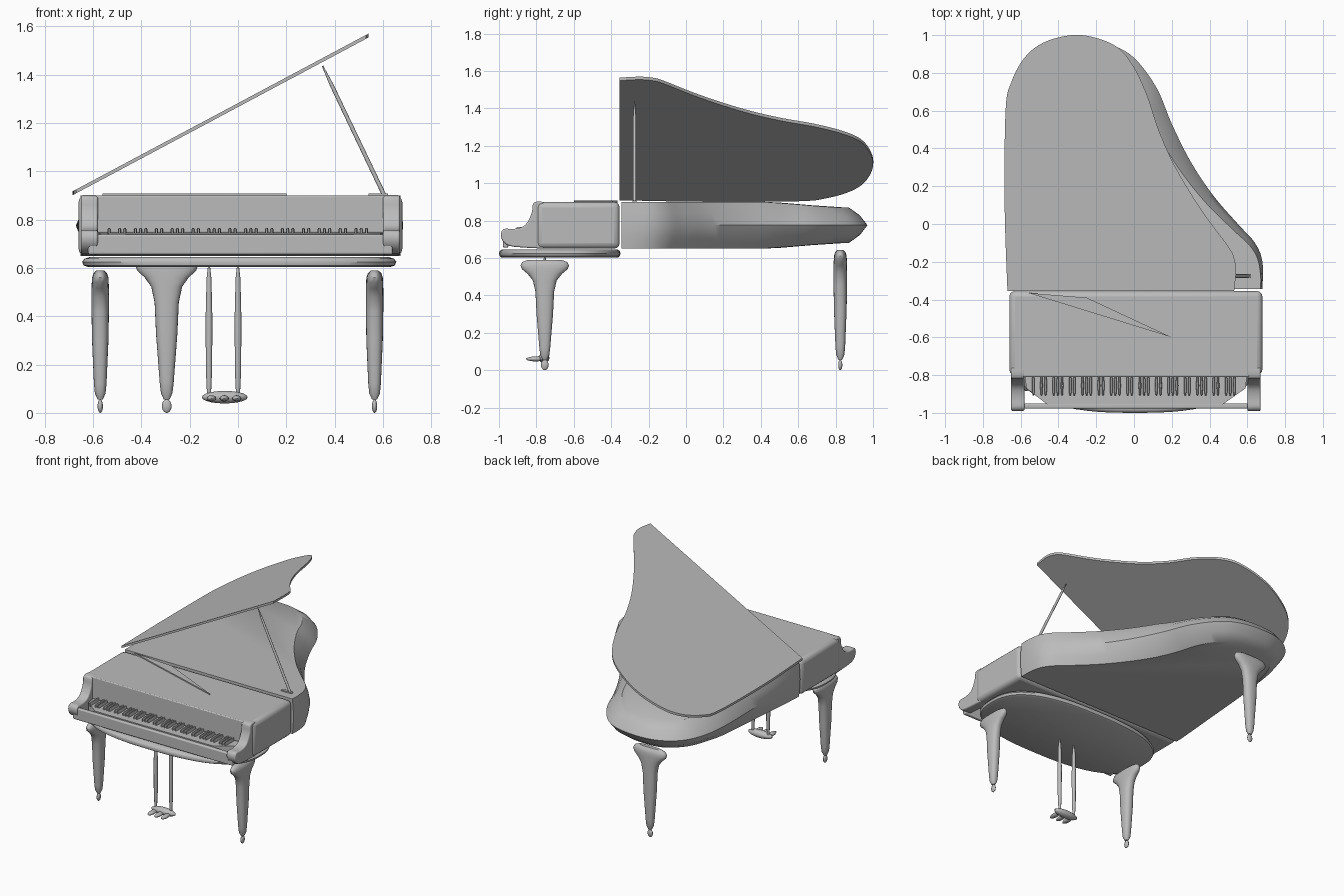
import bpy, bmesh
from math import sin, cos, pi, radians, copysign
from mathutils import Vector

cube = bpy.data.objects.get("Cube")
if cube:
    bpy.data.objects.remove(cube, do_unlink=True)

grey = bpy.data.materials.new("plain grey")
grey.use_nodes = True
GREY = (0.5, 0.5, 0.5, 1)
grey.diffuse_color = GREY
grey.node_tree.nodes["Principled BSDF"].inputs["Base Color"].default_value = GREY


def finish(name, bm, bevel=0, angle=40):
    """Turn a bmesh into a smooth-shaded grey object."""
    bmesh.ops.recalc_face_normals(bm, faces=bm.faces)
    mesh = bpy.data.meshes.new(name)
    bm.to_mesh(mesh)
    bm.free()
    mesh.materials.append(grey)
    ob = bpy.data.objects.new(name, mesh)
    bpy.context.collection.objects.link(ob)
    if bevel:
        mod = ob.modifiers.new("soft edges", 'BEVEL')
        mod.width, mod.segments = bevel, 3
    bpy.ops.object.select_all(action='DESELECT')
    ob.select_set(True)
    bpy.context.view_layer.objects.active = ob
    bpy.ops.object.shade_smooth_by_angle(angle=radians(angle))
    return ob


def loft(name, rings, **kw):
    """Skin closed rings of points and cap both ends."""
    bm = bmesh.new()
    loops = [[bm.verts.new(p) for p in ring] for ring in rings]
    n = len(loops[0])
    for a, b in zip(loops, loops[1:]):
        for i in range(n):
            j = (i + 1) % n
            bm.faces.new((a[i], a[j], b[j], b[i]))
    bm.faces.new(loops[0][::-1])
    bm.faces.new(loops[-1])
    return finish(name, bm, **kw)


def slab(name, outline, z0, z1, **kw):
    return loft(name, [[(x, y, z) for x, y in outline] for z in (z0, z1)], **kw)


def box(name, x0, x1, y0, y1, z0, z1, **kw):
    return slab(name, [(x0, y0), (x1, y0), (x1, y1), (x0, y1)], z0, z1, **kw)


def oval(cx, cy, z, rx, ry, power=2, n=24):
    ring = []
    for i in range(n):
        c, s = cos(2 * pi * i / n), sin(2 * pi * i / n)
        ring.append((cx + rx * copysign(abs(c) ** (2 / power), c),
                     cy + ry * copysign(abs(s) ** (2 / power), s), z))
    return ring


def ball(name, centre, size):
    bm = bmesh.new()
    bmesh.ops.create_uvsphere(bm, u_segments=16, v_segments=10, radius=1)
    for v in bm.verts:
        v.co = Vector(centre) + Vector(v.co[k] * size[k] for k in range(3))
    return finish(name, bm)


def smooth_path(pts, steps=5):
    """Catmull-Rom curve through an open list of points."""
    p = [Vector(q) for q in pts]
    p = [p[0]] + p + [p[-1]]
    out = []
    for a, b, c, d in zip(p, p[1:], p[2:], p[3:]):
        for k in range(steps):
            t = k / steps
            out.append(0.5 * (2 * b + (c - a) * t + (2 * a - 5 * b + 4 * c - d) * t ** 2
                              + (3 * b - a - 3 * c + d) * t ** 3))
    return out + [p[-1]]


# Curved case with a ridge round its middle, tapering towards the tail
case = smooth_path([(-.66, -.345), (-.665, 0), (-.67, .5), (-.64, .72), (-.57, .86), (-.45, .945),
                    (-.3, .97), (-.13, .95), (0, .88), (.12, .72), (.2, .53), (.3, .33),
                    (.42, .15), (.55, 0), (.64, -.1), (.68, -.2), (.68, -.345)])


def case_ring(inset, level):
    ring = []
    for i, p in enumerate(case):
        d = (case[min(i + 1, len(case) - 1)] - case[max(i - 1, 0)]).normalized()
        back = min(1, max(0, (p.y + .3) / .9))
        q = p + Vector((d.y, -d.x)) * inset * (.01 + .09 * back)
        height = .125 - .03 * min(1, max(0, (p.y - .45) / .4))
        ring.append((q.x, max(q.y, -.345), .775 + level * height))
    return ring


loft("case", [case_ring(i, l) for i, l in
              ((1, -1), (.4, -.55), (0, 0), (.4, .55), (1, 1))], angle=35)

# Front block, fallboard and fold on its top
box("front_block", -.66, .68, -.8, -.355, .65, .9, bevel=.03)
box("fallboard", -.59, .61, -.81, -.76, .745, .9, bevel=.006)
slab("music_shelf", [(-.56, -.365), (.2, -.6), (-.25, -.39)], .895, .908)

# Scrolled cheeks beside the keys
scroll = smooth_path([(-.76, .9), (-.815, .895), (-.825, .84), (-.86, .775), (-.92, .755),
                      (-.975, .755), (-.99, .72), (-.97, .68), (-.92, .66), (-.76, .65)], 3)
for side, x0, x1 in (("right", -.65, -.58), ("left", .6, .67)):
    loft(side + "_cheek", [[(x, y, z) for y, z in scroll] for x in (x0, x1)], bevel=.008)

# Keyboard with raised keys in groups of two and three
slab("white_keys", [(-.58, -.79), (-.57, -.87), (-.46, -.955), (.47, -.955),
                    (.59, -.87), (.6, -.79)], .69, .745)
box("key_slip", -.62, .64, -.978, -.95, .655, .738, bevel=.008)
pitch = 1.13 / 52
for k in range(1, 52):
    if k % 7 not in (2, 5):
        x = -.555 + pitch * k
        loft("black_key", [oval(x, -.855, z, r, ry, 3, 10) for z, r, ry in
                           ((.74, .007, .055), (.758, .007, .054), (.765, .004, .05))])

# Rounded key bed below
loft("key_bed", [oval(.005, -.675, z, .65 * s, .325 * s, 2.6, 64) for z, s in
                 ((.603, .96), (.61, .99), (.625, 1), (.638, .985), (.645, .95))])

# Tilted lid, following the case outline
lid = smooth_path([(-.67, -.355), (-.685, .1), (-.68, .6), (-.65, .75), (-.58, .88), (-.48, .96),
                   (-.33, 1), (-.2, .985), (-.08, .93), (0, .83), (.07, .68), (.13, .5),
                   (.22, .3), (.36, .07), (.5, -.12), (.53, -.18), (.54, -.25), (.53, -.355)])
loft("lid", [[(x, y, .907 + (x + .68) * .533 + t) for x, y in lid] for t in (-.004, .012)])


def rod(name, start, end, profile):
    """Round bar with a radius profile of (fraction, radius)."""
    a, b = Vector(start), Vector(end)
    turn = (b - a).to_track_quat('Z', 'Y')
    loft(name, [[a.lerp(b, t) + turn @ Vector(p) for p in oval(0, 0, 0, r, r, n=12)]
                for t, r in profile])


# Lid prop and its socket
rod("lid_prop", (.61, -.275, .89), (.35, -.275, 1.435), ((0, .009), (.85, .008), (1, .003)))
box("prop_socket", .54, .62, -.285, -.265, .89, .908)

# Paddle-headed legs on casters
LEG = ((.055, .012, .01), (.08, .024, .022), (.12, .029, .026), (.3, .044, .034),
       (.42, .05, .036), (.48, .064, .036), (.515, .092, .036), (.54, .122, .035),
       (.56, .13, .034), (.578, .12, .028), (.59, .09, .015))
for name, x, y, stretch, across in (("front_right_leg", -.57, -.755, 1, False),
                                    ("front_left_leg", .565, -.755, 1, False),
                                    ("back_leg", -.295, .825, 1.1, True)):
    rings = []
    for z, wide, thin in LEG:
        rx, ry = (wide, thin) if across else (thin, wide)
        rings.append(oval(x, y, .055 + (z - .055) * stretch, rx, ry, 2.4))
    loft(name, rings)
    ball(name + "_caster", (x, y, .028), (.02 if across else .011, .011 if across else .02, .028))

# Pedal lyre
for x in (-.12, 0):
    rod("lyre_rod", (x, -.755, .07), (x, -.755, .61),
        ((0, .008), (.2, .013), (.6, .014), (.9, .01), (1, .004)))
ball("lyre_base", (-.055, -.76, .065), (.095, .03, .026))
for x in (-.11, -.057, -.005):
    ball("pedal", (x, -.805, .06), (.019, .05, .013))
